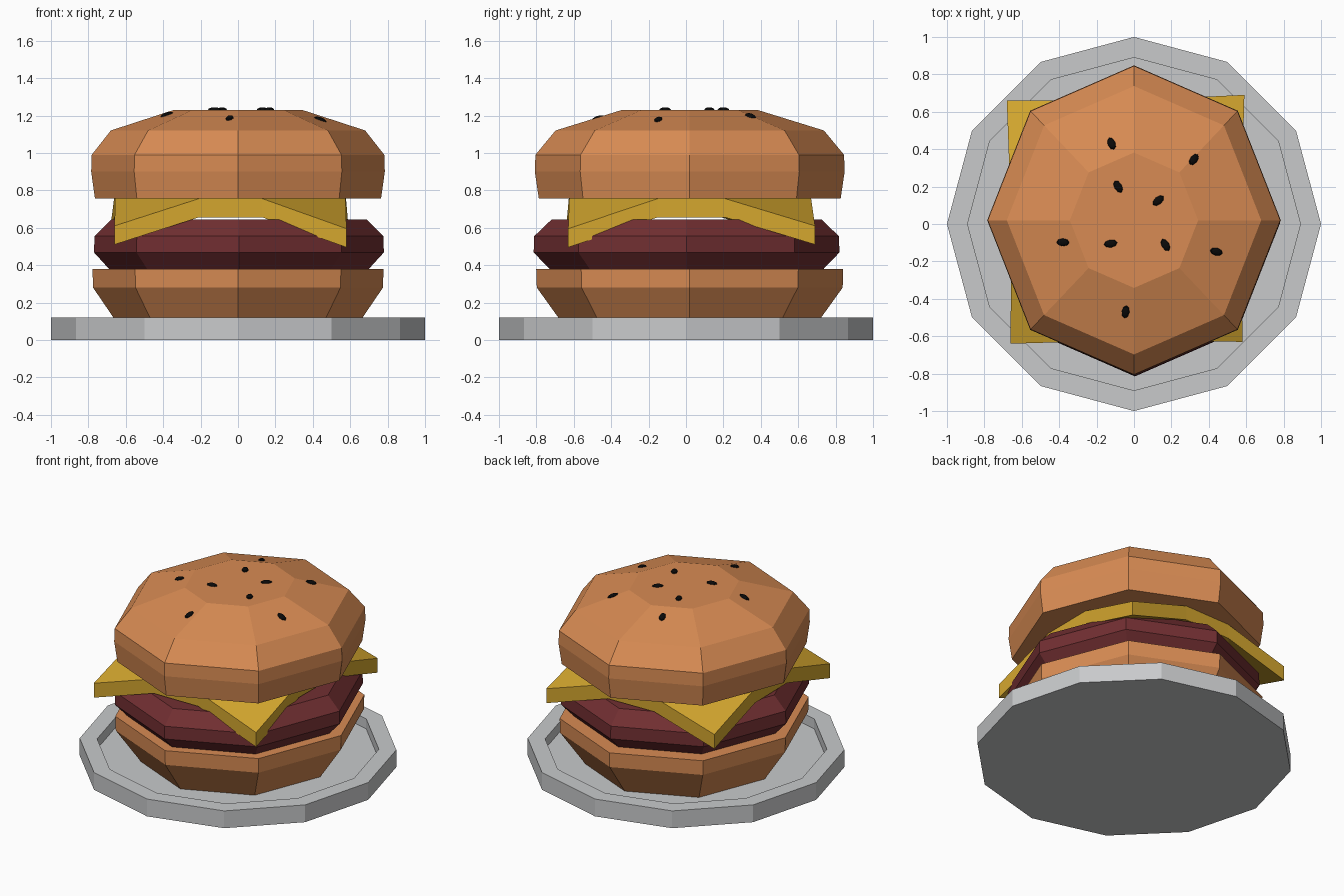
import bpy, bmesh, math
from mathutils import Vector, Matrix
from mathutils.bvhtree import BVHTree

if "Cube" in bpy.data.objects:
    bpy.data.objects.remove(bpy.data.objects["Cube"])


def material(name, rgb):
    m = bpy.data.materials.new(name)
    m.diffuse_color = (*rgb, 1)
    m.use_nodes = True
    m.node_tree.nodes["Principled BSDF"].inputs["Base Color"].default_value = m.diffuse_color
    return m


BUN = material("toasted_bread", (0.69, 0.26, 0.087))
PLATE = material("plate_grey", (0.58, 0.59, 0.60))
CHEESE = material("cheese_yellow", (0.66, 0.385, 0.028))
MEAT = material("cooked_meat", (0.165, 0.028, 0.031))
SEED = material("seed_black", (0.003, 0.003, 0.003))


def finish(bm, name, mat):
    bmesh.ops.recalc_face_normals(bm, faces=bm.faces)
    me = bpy.data.meshes.new(name)
    bm.to_mesh(me)
    bm.free()
    me.materials.append(mat)
    ob = bpy.data.objects.new(name, me)
    bpy.context.collection.objects.link(ob)
    return ob


def lathe(profile, sides, stretch=1.0, cx=0.0, cy=0.0):
    """Stack of (radius, z) rings, closed at both ends."""
    bm = bmesh.new()
    rings = []
    for r, z in profile:
        ring = []
        for i in range(sides):
            a = 2 * math.pi * i / sides
            ring.append(bm.verts.new((cx + r * math.cos(a), cy + r * stretch * math.sin(a), z)))
        rings.append(ring)
    for lo, hi in zip(rings, rings[1:]):
        for i in range(sides):
            j = (i + 1) % sides
            bm.faces.new((lo[i], lo[j], hi[j], hi[i]))
    bm.faces.new(rings[0][::-1])
    bm.faces.new(rings[-1])
    bmesh.ops.recalc_face_normals(bm, faces=bm.faces)
    return bm


# Plate with a raised rim
finish(lathe([(1, 0), (1, 0.12), (0.89, 0.12), (0.89, 0.05)], 12), "plate", PLATE)

# Lower bun and patty
finish(lathe([(0.615, 0.045), (0.775, 0.28), (0.778, 0.38)], 8, 1.055, 0, 0.02),
       "bottom_bun", BUN)
finish(lathe([(0.69, 0.375), (0.775, 0.468), (0.772, 0.555), (0.685, 0.643)], 8, 1.055, 0.005, 0.003),
       "patty", MEAT)

# Cheese slice: flat octagon with four drooping corners
corners = [Vector((-0.66, -0.64, 0.61)), Vector((0.58, -0.63, 0.595)),
           Vector((0.59, 0.69, 0.61)), Vector((-0.68, 0.66, 0.62))]
bm = bmesh.new()
layers = []
for drop in (0, 0.1):
    outline = []
    for i, c in enumerate(corners):
        d = corners[(i + 1) % 4]
        outline.append(bm.verts.new((c.x, c.y, c.z - drop)))
        for t in (0.36, 0.64):
            p = c.lerp(d, t)
            outline.append(bm.verts.new((p.x * 0.985, p.y * 0.985, 0.755 - drop)))
    for i in range(0, 12, 3):
        bm.faces.new((outline[i - 1], outline[i], outline[i + 1]))
    bm.faces.new([v for i, v in enumerate(outline) if i % 3])
    layers.append(outline)
for i in range(12):
    j = (i + 1) % 12
    bm.faces.new((layers[0][i], layers[0][j], layers[1][j], layers[1][i]))
finish(bm, "cheese_slice", CHEESE)

# Top bun
top = lathe([(0.765, 0.757), (0.785, 0.90), (0.782, 0.99), (0.68, 1.12), (0.343, 1.23)],
            8, 1.055, 0, 0.02)
surface = BVHTree.FromBMesh(top)
finish(top, "top_bun", BUN)

# Seeds lying on the top bun: x, y, turn in degrees
seeds = [(-0.12, 0.43, 112), (0.32, 0.345, 50), (-0.085, 0.20, 120),
         (0.13, 0.125, 40), (-0.38, -0.098, 0), (-0.125, -0.105, 8),
         (0.168, -0.112, 120), (0.44, -0.148, 165), (-0.045, -0.47, 80)]
for n, (x, y, turn) in enumerate(seeds, 1):
    hit, normal, _, _ = surface.ray_cast(Vector((x, y, 3)), Vector((0, 0, -1)))
    tilt = Vector((0, 0, 1)).rotation_difference(normal).to_matrix().to_4x4()
    place = (Matrix.Translation(hit) @ tilt @ Matrix.Rotation(math.radians(turn), 4, 'Z')
             @ Matrix.Diagonal((0.036, 0.021, 0.014, 1)))
    bm = bmesh.new()
    bmesh.ops.create_uvsphere(bm, u_segments=8, v_segments=6, radius=1, matrix=place)
    finish(bm, f"seed_{n}", SEED)
